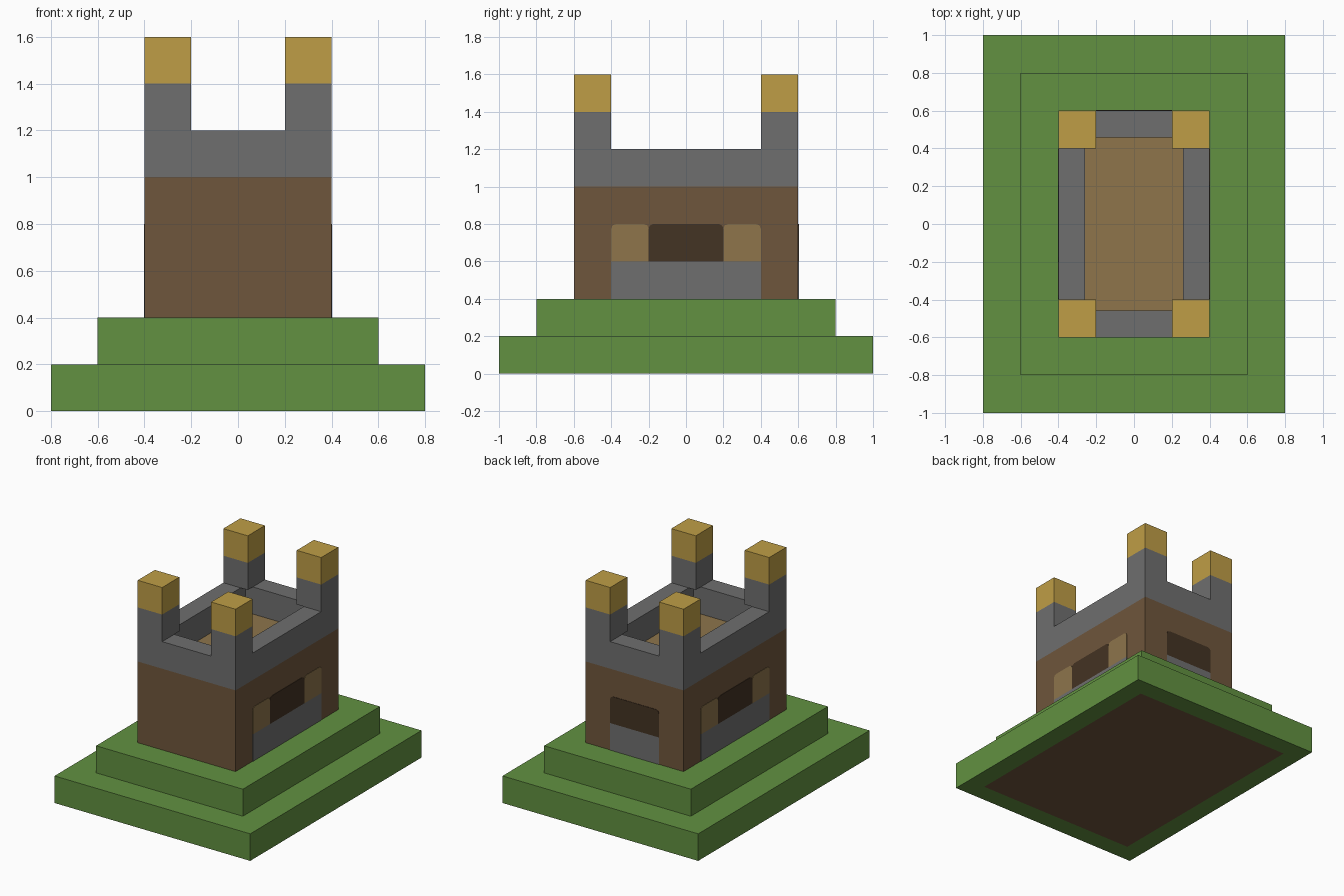
import bpy, bmesh
from mathutils import Matrix, Vector

cube = bpy.data.objects.get("Cube")
if cube:
    bpy.data.objects.remove(cube, do_unlink=True)


def material(name, rgb):
    """Make a flat material from an 8-bit display colour."""
    linear = [((c / 255 + 0.055) / 1.055) ** 2.4 for c in rgb] + [1.0]
    mat = bpy.data.materials.new(name)
    mat.use_nodes = True
    mat.diffuse_color = linear
    bsdf = mat.node_tree.nodes["Principled BSDF"]
    bsdf.inputs["Base Color"].default_value = linear
    bsdf.inputs["Roughness"].default_value = 0.9
    return mat


GREEN = material("grass green", (98, 145, 65))
BROWN = material("wall brown", (111, 86, 60))
GREY = material("stone grey", (111, 111, 111))
GOLD = material("gold", (191, 158, 70))
TAN = material("light wood", (142, 117, 75))
DARK = material("dark opening", (68, 51, 35))


def box(low, high):
    """Start a bmesh box between two corners."""
    low, high = Vector(low), Vector(high)
    bm = bmesh.new()
    bmesh.ops.create_cube(bm, size=1, matrix=Matrix.Translation((low + high) / 2)
                          @ Matrix.Diagonal((*(high - low), 1)))
    bm.normal_update()
    return bm


def finish(bm, name, *mats):
    mesh = bpy.data.meshes.new(name)
    bm.normal_update()
    bm.to_mesh(mesh)
    bm.free()
    for mat in mats:
        mesh.materials.append(mat)
    obj = bpy.data.objects.new(name, mesh)
    bpy.context.collection.objects.link(obj)
    return obj


def facing(bm, sign):
    return [f for f in bm.faces if f.normal.z * sign > 0.9]


# Lower terrace, with an earth patch inset in its underside
bm = box((-0.8, -1, 0), (0.8, 1, 0.2))
under = facing(bm, -1)
bmesh.ops.inset_individual(bm, faces=under, thickness=0.2)
under[0].material_index = 1
finish(bm, "lower_terrace", GREEN, BROWN)

# Upper terrace
finish(box((-0.6, -0.8, 0.2), (0.6, 0.8, 0.4)), "upper_terrace", GREEN)

# Keep: walls, wooden roof deck, and a stone parapet raised from the rim
bm = box((-0.4, -0.6, 0.4), (0.4, 0.6, 1.0))
deck = facing(bm, 1)[0]
rim = bmesh.ops.inset_individual(bm, faces=[deck], thickness=0.2)["faces"]
deck.material_index = 1
raised = bmesh.ops.extrude_face_region(bm, geom=rim)["geom"]
bmesh.ops.delete(bm, geom=[f for f in rim if f.is_valid], context="FACES_ONLY")
bmesh.ops.translate(bm, vec=(0, 0, 0.2),
                    verts=[g for g in raised if isinstance(g, bmesh.types.BMVert)])
bmesh.ops.recalc_face_normals(bm, faces=bm.faces)
for f in bm.faces:
    if f.calc_center_median().z > 1.05:
        f.material_index = 2
finish(bm, "keep", BROWN, TAN, GREY)

# Corner turrets with gold caps
for x, side in ((-0.3, "right"), (0.3, "left")):
    for y, end in ((-0.5, "front"), (0.5, "back")):
        bm = box((x - 0.1, y - 0.1, 1.2), (x + 0.1, y + 0.1, 1.6))
        bmesh.ops.bisect_plane(bm, geom=bm.verts[:] + bm.edges[:] + bm.faces[:],
                               plane_co=(0, 0, 1.4), plane_no=(0, 0, 1))
        for f in bm.faces:
            f.material_index = int(f.calc_center_median().z > 1.4)
        finish(bm, f"{end}_{side}_turret", GREY, GOLD)


def panel(name, mat, axis, wall, start, end, low, high, rounded):
    """Thin plate on a wall; axis is the wall's normal, wall its position."""
    depth = 0.003 if wall > 0 else -0.003
    a, b = sorted((wall, wall + depth))
    if axis == "x":
        bm = box((a, start, low), (b, end, high))
    else:
        bm = box((start, a, low), (end, b, high))
    if rounded:
        along = 0 if axis == "x" else 1
        corners = [e for e in bm.edges
                   if min(v.co.z for v in e.verts) > high - 0.01
                   and abs(e.verts[0].co[along] - e.verts[1].co[along]) > 0.001]
        bmesh.ops.bevel(bm, geom=corners, offset=0.025, segments=2,
                        profile=0.5, affect="EDGES")
    finish(bm, name, mat)


# Side walls: stone footing, central opening and two shutters
for wall, side in ((-0.4, "right"), (0.4, "left")):
    panel(f"{side}_footing", GREY, "x", wall, -0.4, 0.4, 0.4, 0.6, False)
    panel(f"{side}_opening", DARK, "x", wall, -0.2, 0.2, 0.6, 0.8, True)
    panel(f"{side}_front_shutter", TAN, "x", wall, -0.4, -0.2, 0.6, 0.8, True)
    panel(f"{side}_back_shutter", TAN, "x", wall, 0.2, 0.4, 0.6, 0.8, True)

# Back wall: stone footing and opening
panel("back_footing", GREY, "y", 0.6, -0.2, 0.2, 0.4, 0.6, False)
panel("back_opening", DARK, "y", 0.6, -0.2, 0.2, 0.6, 0.8, True)
